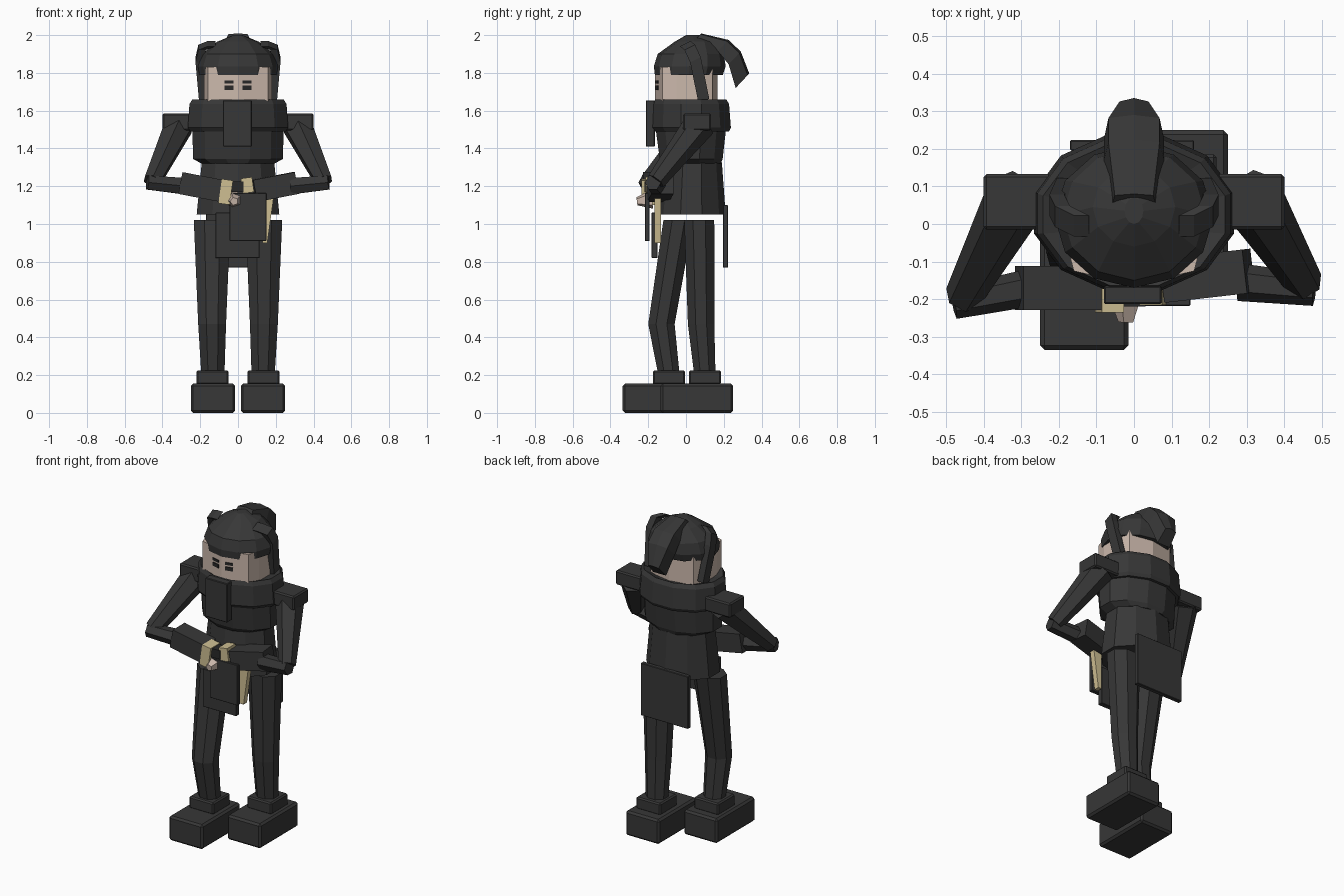
import bpy, bmesh, math
from mathutils import Vector, Matrix

if "Cube" in bpy.data.objects:
    bpy.data.objects.remove(bpy.data.objects["Cube"])


def material(name, rgb):
    m = bpy.data.materials.new(name)
    m.diffuse_color = (*rgb, 1)
    m.use_nodes = True
    m.node_tree.nodes["Principled BSDF"].inputs["Base Color"].default_value = m.diffuse_color
    return m


CHARCOAL = material("charcoal cloth", (0.038, 0.038, 0.038))
BLACK = material("eye black", (0.022, 0.022, 0.022))
SKIN = material("skin", (0.60, 0.48, 0.41))
CREAM = material("cream", (0.62, 0.52, 0.29))


def finish(bm, name, mat, bevel=0):
    bmesh.ops.recalc_face_normals(bm, faces=bm.faces)
    me = bpy.data.meshes.new(name)
    bm.to_mesh(me)
    bm.free()
    me.materials.append(mat)
    ob = bpy.data.objects.new(name, me)
    bpy.context.collection.objects.link(ob)
    if bevel:
        mod = ob.modifiers.new("bevel", 'BEVEL')
        mod.width, mod.segments = bevel, 1
    return ob


def box(name, x, y, z, mat=CHARCOAL, bevel=0.0, turn=0.0, axis='Y'):
    """Box from x, y and z ranges, turned about its own centre."""
    bm = bmesh.new()
    size = [r[1] - r[0] for r in (x, y, z)]
    mid = [(r[0] + r[1]) / 2 for r in (x, y, z)]
    m = Matrix.Translation(mid) @ Matrix.Rotation(math.radians(turn), 4, axis) @ Matrix.Diagonal((*size, 1))
    bmesh.ops.create_cube(bm, size=1, matrix=m)
    return finish(bm, name, mat, bevel)


def loft(name, rings, mat=CHARCOAL, bevel=0.0):
    """Skin a list of equal rings of points and cap both ends."""
    bm = bmesh.new()
    vs = [[bm.verts.new(p) for p in r] for r in rings]
    n = len(vs[0])
    for a, b in zip(vs, vs[1:]):
        for i in range(n):
            j = (i + 1) % n
            bm.faces.new((a[i], a[j], b[j], b[i]))
    bm.faces.new(vs[0])
    bm.faces.new(vs[-1])
    return finish(bm, name, mat, bevel)


def ellipses(name, levels, n, mat=CHARCOAL, phase=0.0):
    """Levels are (z, half width, front y, back y)."""
    rings = []
    for z, w, y0, y1 in levels:
        rings.append([(w * math.cos(a), (y0 + y1) / 2 + (y1 - y0) / 2 * math.sin(a), z)
                      for a in (phase + math.tau * i / n for i in range(n))])
    return loft(name, rings, mat)


def limb(name, a, b, ra, rb, n=6, mat=CHARCOAL, squash=1.0, phase=0.0):
    """Tapered prism between two points; squash is its height against its width."""
    a, b = Vector(a), Vector(b)
    d = (b - a).normalized()
    side = d.cross(Vector((0, 0, 1))).normalized()
    up = side.cross(d)
    return loft(name, [[c + side * r * math.cos(t) + up * r * squash * math.sin(t)
                        for t in (phase + math.tau * i / n for i in range(n))]
                       for c, r in ((a, ra), (b, rb))], mat, 0)


# boots, cuffs and trouser legs; one foot stands ahead of the other
for side, s, dy, hip_y, knee_y, foot_y in (("left", -1, -0.335, -0.04, -0.13, -0.09),
                                           ("right", 1, -0.135, 0.07, 0.08, 0.10)):
    box(side + "_boot", sorted((s * 0.015, s * 0.25)), (dy, dy + 0.385), (0, 0.155), bevel=0.012)
    box(side + "_boot_cuff", sorted((s * 0.05, s * 0.22)), (foot_y - 0.085, foot_y + 0.085), (0.15, 0.225), bevel=0.008)
    rings = []
    for z, x, y, rx, ry in ((0.2, 0.133, foot_y, 0.063, 0.058), (0.47, 0.137, knee_y, 0.076, 0.072),
                            (1.02, 0.137, hip_y, 0.1, 0.082)):
        rings.append([(s * x + rx * 1.05 * math.cos(t), y + ry * 1.05 * math.sin(t), z)
                      for t in (math.pi / 8 + math.tau * i / 8 for i in range(8))])
    loft(side + "_leg", rings)

# coat: flared skirt, waist, chest and broad collar
ellipses("coat_skirt", [(1.05, 0.23, -0.155, 0.21), (1.325, 0.202, -0.125, 0.19)], 10, phase=math.pi / 10)
ellipses("chest", [(1.32, 0.2, -0.13, 0.19), (1.345, 0.247, -0.145, 0.2), (1.56, 0.25, -0.175, 0.225)], 12, phase=math.pi / 12)
ellipses("collar", [(1.49, 0.262, -0.17, 0.235), (1.51, 0.275, -0.185, 0.245), (1.635, 0.266, -0.18, 0.235),
                    (1.66, 0.25, -0.17, 0.22), (1.64, 0.19, -0.14, 0.18)], 12, phase=math.pi / 12)
box("collar_flap", (-0.08, 0.073), (-0.213, -0.165), (1.41, 1.655), bevel=0.004)
box("back_flap", (-0.17, 0.16), (0.195, 0.223), (0.77, 1.1), bevel=0.003)

# head with a shallow ridge down the middle of the face
half = [(0, -0.163), (0.16, -0.125), (0.18, -0.05), (0.18, 0.06), (0.15, 0.14), (0, 0.168)]
outline = half + [(-x, y) for x, y in half[-2:0:-1]]
loft("head", [[(x, y, z) for x, y in outline] for z in (1.6, 1.83)], SKIN)
for s in (-1, 1):
    tilt = s * math.degrees(math.atan2(0.038, 0.16))
    for part, z0, z1 in (("brow", 1.744, 1.759), ("eye", 1.709, 1.732)):
        box(("left_" if s < 0 else "right_") + part, sorted((s * 0.023, s * 0.07)),
            (-0.157, -0.148), (z0, z1), BLACK, turn=tilt, axis='Z')

# knitted cap, its side bands and hanging tail
ellipses("cap", [(1.79, 0.205, -0.165, 0.195), (1.835, 0.212, -0.17, 0.21), (1.9, 0.19, -0.15, 0.2),
                 (1.965, 0.11, -0.06, 0.15), (2.0, 0.025, 0.0, 0.07)], 12)
for s in (-1, 1):
    label = "left" if s < 0 else "right"
    path = ((-0.005, 1.955, 0.135), (0.02, 1.935, 0.185), (0.05, 1.87, 0.2), (0.095, 1.65, 0.18))
    loft(label + "_cap_band", [[(s * (x + dx), y + dy, z + dy * 0.5)
                               for dx, dy in ((-0.015, -0.028), (0.025, -0.028), (0.025, 0.028), (-0.015, 0.028))]
                              for y, z, x in path])
tail = ((0.06, 1.995, 0.06, 0.02), (0.19, 1.95, 0.08, 0.035), (0.25, 1.885, 0.08, 0.04), (0.29, 1.765, 0.045, 0.045))
loft("cap_tail", [[(-w, y - t * .6, z - t), (w, y - t * .6, z - t), (w * .85, y + t * .8, z + t * .5),
                   (0, y + t, z + t * .7), (-w * .85, y + t * .8, z + t * .5)] for y, z, w, t in tail])

# shoulder pads and arms folded in front
for label, s, elbow_y, wrist_y in (("left", -1, -0.195, -0.17), ("right", 1, -0.16, -0.155)):
    box(label + "_shoulder_pad", sorted((s * 0.22, s * 0.4)), (-0.015, 0.133), (1.495, 1.585), bevel=0.008)
    elbow = Vector((s * 0.455, elbow_y, 1.225))
    limb(label + "_upper_arm", (s * 0.31, 0.075, 1.53), elbow, 0.085, 0.05)
    limb(label + "_elbow", elbow + Vector((s * 0.025, -0.015, -0.005)), (s * 0.28, wrist_y, 1.2), 0.043, 0.05)
    near_y = -0.17 if s < 0 else -0.15
    far_y = -0.17 if s < 0 else -0.125
    limb(label + "_sleeve", (s * 0.305, far_y, 1.217), (s * 0.085, near_y, 1.175), 0.083, 0.083, 4,
         phase=math.pi / 4)

# cream gloves and the bare hand
box("left_glove", (-0.095, -0.035), (-0.235, -0.14), (1.105, 1.235), CREAM, turn=8)
box("right_glove", (0.02, 0.08), (-0.215, -0.13), (1.165, 1.245), CREAM, turn=-8)
limb("hand", (-0.02, -0.18, 1.13), (-0.02, -0.26, 1.12), 0.052, 0.022, 5, SKIN)
box("hand_band", (-0.035, 0.03), (-0.22, -0.15), (1.17, 1.225), BLACK)

# pouches and the cream strip hanging from the waist
box("front_pouch", (-0.045, 0.15), (-0.218, -0.192), (0.91, 1.165), bevel=0.003)
box("lower_pouch", (-0.12, 0.115), (-0.182, -0.15), (0.82, 1.06), bevel=0.003)
loft("cream_strip", [[(x0, -0.166, z), (x1, -0.166, z), (x1, -0.132, z), (x0, -0.132, z)]
                     for z, x0, x1 in ((0.9, 0.13, 0.155), (1.15, 0.13, 0.19))], CREAM)
